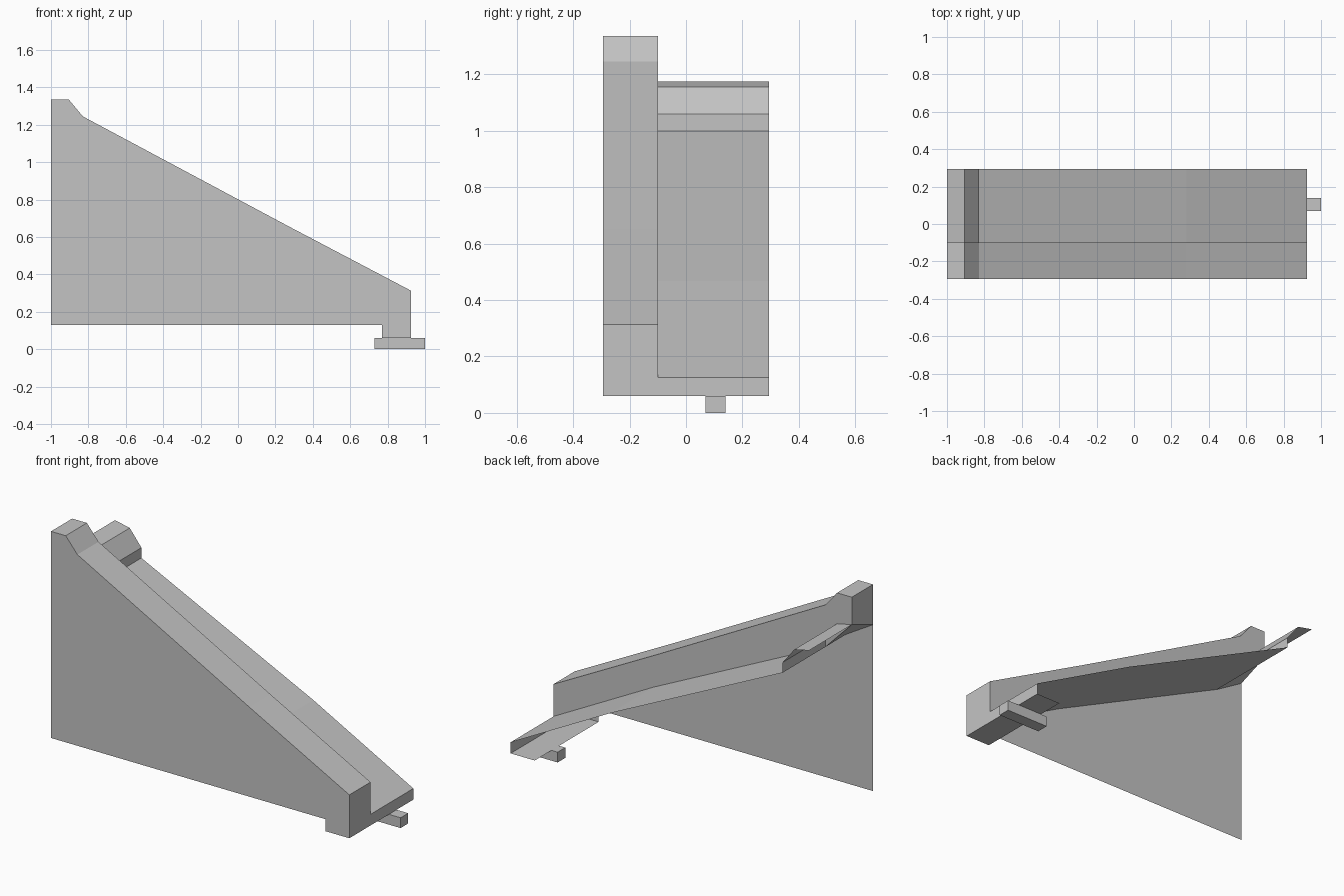
import bpy
import bmesh

cube = bpy.data.objects.get("Cube")
if cube:
    bpy.data.objects.remove(cube, do_unlink=True)

grey = bpy.data.materials.new("plain grey")
grey.use_nodes = True
COLOUR = (0.55, 0.55, 0.55, 1)
grey.diffuse_color = COLOUR
grey.node_tree.nodes["Principled BSDF"].inputs["Base Color"].default_value = COLOUR

FRONT, INNER, BACK = -0.295, -0.10, 0.295


def finish(name, bm):
    mesh = bpy.data.meshes.new(name)
    bm.to_mesh(mesh)
    bm.free()
    mesh.materials.append(grey)
    obj = bpy.data.objects.new(name, mesh)
    bpy.context.collection.objects.link(obj)
    return obj


def loft(name, front, back, y0, y1):
    """Sheet between two x-z profiles lying at y0 and y1."""
    bm = bmesh.new()
    a = [bm.verts.new((x, y0, z)) for x, z in front]
    b = [bm.verts.new((x, y1, z)) for x, z in back]
    for i in range(len(a) - 1):
        bm.faces.new((a[i], a[i + 1], b[i + 1], b[i]))
    return finish(name, bm)


def panel(name, outline, y):
    """Flat upright sheet with an x-z outline."""
    bm = bmesh.new()
    bm.faces.new([bm.verts.new((x, y, z)) for x, z in outline])
    return finish(name, bm)


# Shared profiles, running from the high end to the low end
rail_top = [(-1, 1.335), (-0.905, 1.335), (-0.83, 1.245), (0.28, 0.652), (0.925, 0.313)]
foot = [(0.925, 0.06), (0.77, 0.06)]
slope = [(-0.83, 1.0), (0.28, 0.468), (0.925, 0.125)]
head_block = [(-1, 1.175), (-0.905, 1.155), (-0.83, 1.06)]

# Tall side wall: outer sheet, top cap with foot, and inner sheet above the ramp
panel("outer_wall", (rail_top + foot + [(0.77, 0.13), (-1, 0.13)])[::-1], FRONT)
loft("wall_cap", rail_top + foot, rail_top + foot, FRONT, INNER)
panel("inner_wall", rail_top + slope[::-1] + [(-1, 1.175)], INNER)

# Underside of the wall and its high end face
under = slope[::-1]
loft("wall_underside", under + [(-1, 1.10), (-1, 1.335)],
     under + [(-1, 1.175), (-1, 1.335)], FRONT, INNER)

# Ramp sheet with the raised block at its head and the folded foot
ramp = head_block + slope + foot
loft("ramp", ramp, ramp, INNER, BACK)

# Small peg under the foot
bm = bmesh.new()
bmesh.ops.create_cube(bm, size=1)
bmesh.ops.scale(bm, vec=(0.27, 0.07, 0.06), verts=bm.verts)
bmesh.ops.translate(bm, vec=(0.865, 0.105, 0.03), verts=bm.verts)
finish("peg", bm)
